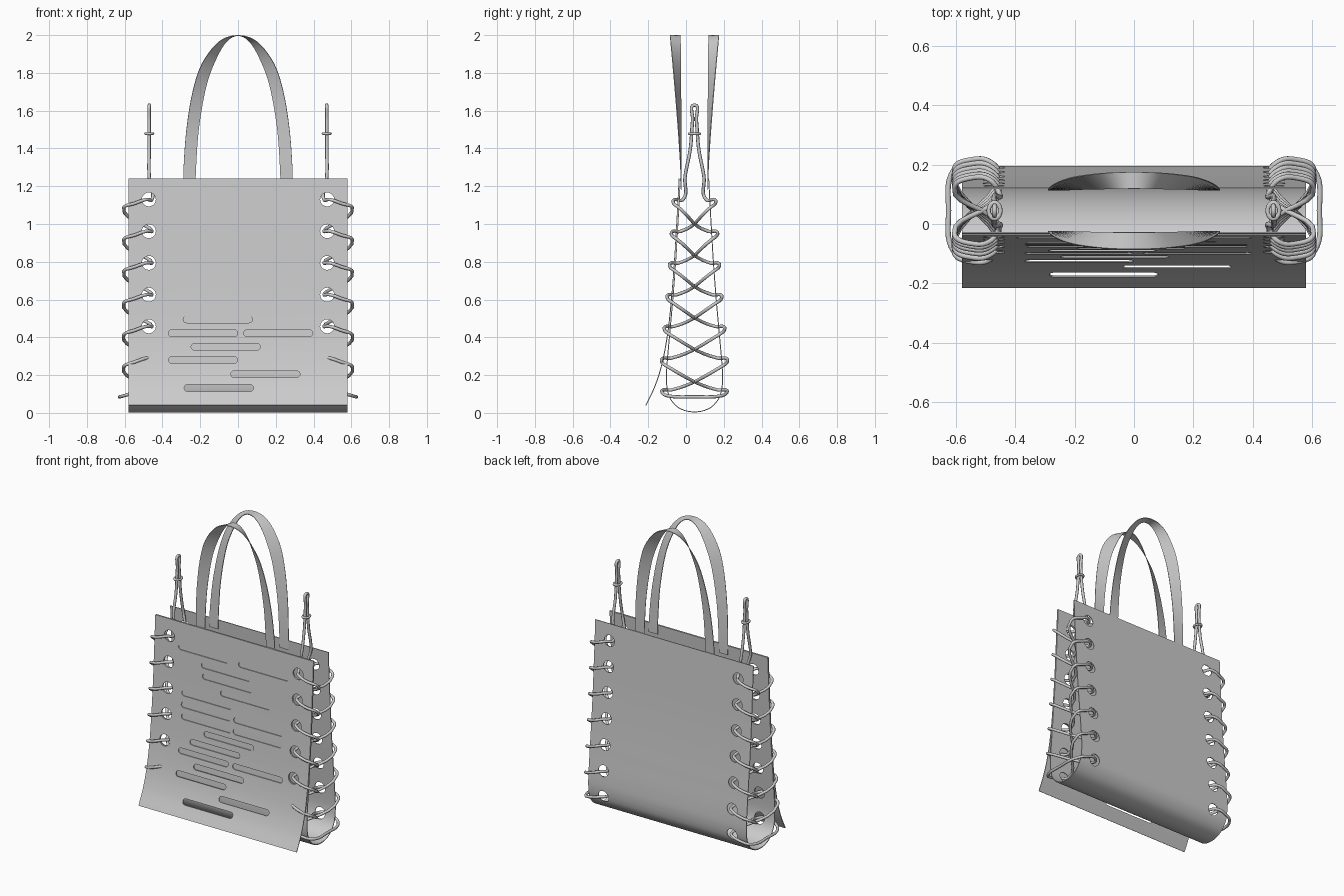
import bpy, bmesh, math
from mathutils import Vector, Matrix

if "Cube" in bpy.data.objects:
    bpy.data.objects.remove(bpy.data.objects["Cube"])

YC = 0.045                                   # middle of the bag, front to back
HOLE_Z = [1.13 - 0.168 * i for i in range(7)]
# half depth of the bag against height
HALF = [(0.075, 1.24), (0.088, 1.0), (0.100, 0.8), (0.115, 0.6), (0.133, 0.4), (0.146, 0.25),
        (0.148, 0.16), (0.135, 0.09), (0.100, 0.04), (0.055, 0.014), (0.0, 0.005)]


def smooth(pts, n=6):
    """Smooth path through the given points."""
    p = [Vector(q) for q in pts]
    p = [2 * p[0] - p[1]] + p + [2 * p[-1] - p[-2]]
    out = []
    for a, b, c, d in zip(p, p[1:], p[2:], p[3:]):
        for k in range(n):
            t = k / n
            out.append(0.5 * (2 * b + (c - a) * t + (2 * a - 5 * b + 4 * c - d) * t * t
                              + (3 * b - a - 3 * c + d) * t ** 3))
    return out + [p[-2]]


def half_depth(z):
    for (h0, z0), (h1, z1) in zip(HALF, HALF[1:]):
        if z0 >= z >= z1:
            return h0 + (h1 - h0) * (z0 - z) / (z0 - z1)
    return HALF[0][0]


def add(name, mesh):
    ob = bpy.data.objects.new(name, mesh)
    bpy.context.collection.objects.link(ob)
    return ob


def ribbon(name, left, right, thick=0.005):
    """Thin sheet spanning two edge paths."""
    n = len(left)
    me = bpy.data.meshes.new(name)
    me.from_pydata([tuple(v) for v in left + right], [],
                   [(i, i + 1, n + i + 1, n + i) for i in range(n - 1)])
    ob = add(name, me)
    m = ob.modifiers.new("thickness", 'SOLIDIFY')
    m.thickness, m.offset = thick, 0
    return ob


def slot_cutter(bm, x0, x1, z, r, seg=10):
    """Round-ended prism along y; a plain circle when x0 == x1."""
    ring = []
    for cx, a0 in ((x1, -math.pi / 2), (x0, math.pi / 2)):
        steps = seg if x0 == x1 else seg + 1
        for k in range(steps):
            a = a0 + math.pi * k / seg
            ring.append((cx + r * math.cos(a), z + r * math.sin(a)))
    lo = [bm.verts.new((x, -0.6, z)) for x, z in ring]
    hi = [bm.verts.new((x, 0.6, z)) for x, z in ring]
    bm.faces.new(lo)
    bm.faces.new(hi[::-1])
    for i in range(len(ring)):
        j = (i + 1) % len(ring)
        bm.faces.new((lo[j], lo[i], hi[i], hi[j]))


def finish(ob, cuts=()):
    """Cut the openings, bake the modifiers, shade smooth."""
    cutter = None
    if cuts:
        bm = bmesh.new()
        for c in cuts:
            slot_cutter(bm, *c)
        bmesh.ops.recalc_face_normals(bm, faces=bm.faces)
        me = bpy.data.meshes.new("cutter")
        bm.to_mesh(me)
        bm.free()
        cutter = add("cutter", me)
        cutter.hide_render = True
        b = ob.modifiers.new("openings", 'BOOLEAN')
        b.operation, b.solver, b.object = 'DIFFERENCE', 'EXACT', cutter
    dg = bpy.context.evaluated_depsgraph_get()
    me = bpy.data.meshes.new_from_object(ob.evaluated_get(dg))
    ob.modifiers.clear()
    ob.data = me
    if cutter:
        bpy.data.objects.remove(cutter)
    bpy.ops.object.select_all(action='DESELECT')
    ob.select_set(True)
    bpy.context.view_layer.objects.active = ob
    bpy.ops.object.shade_smooth_by_angle(angle=math.radians(35))


def sheet(name, profile):
    return ribbon(name, [(-0.58, p.x, p.y) for p in profile], [(0.58, p.x, p.y) for p in profile])


def holes(zs):
    return [(x, x, z, 0.037) for z in zs for x in (-0.472, 0.472)]


# body: one sheet folded into a U
front = [(YC - h, z) for h, z in HALF]
back = [(YC + h, z) for h, z in HALF[-2::-1]]
finish(sheet("bag_body", smooth(front + back)), holes(HOLE_Z))

# front flap, flaring at the bottom, with lace holes and staggered slots
flap = [(-0.036, 1.24), (-0.049, 1.0), (-0.061, 0.8), (-0.077, 0.6), (-0.097, 0.42),
        (-0.127, 0.26), (-0.165, 0.14), (-0.213, 0.04)]
SLOTS = [(-0.22, 1.08), (0.22, 1.08), (-0.05, 1.005), (-0.04, 0.935), (0.095, 0.86),
         (-0.185, 0.79), (-0.185, 0.715), (0.2, 0.715), (-0.18, 0.64), (0.2, 0.64),
         (-0.01, 0.57), (-0.107, 0.495), (-0.185, 0.422), (0.213, 0.422), (-0.065, 0.35),
         (-0.185, 0.28), (0.145, 0.205), (-0.102, 0.132)]
finish(sheet("front_flap", smooth(flap)),
       holes(HOLE_Z[:5]) + [(x - 0.165, x + 0.165, z, 0.018) for x, z in SLOTS])

# handles: ribbons that lie flat on the panels and turn level at the top
OUTER = [(0.29, 1.18), (0.288, 1.3), (0.273, 1.5), (0.24, 1.7), (0.19, 1.85), (0.1, 1.965), (0, 1.998)]
INNER = [(0.225, 1.18), (0.222, 1.3), (0.208, 1.5), (0.175, 1.7), (0.135, 1.83), (0.07, 1.955), (0, 1.998)]


def arch(pts, side, spread):
    path = smooth(pts + [(-x, z) for x, z in pts[-2::-1]], 5)
    return [(p.x, YC + side * (0.07 + spread * max(0, (p.y - 1.2) / 0.8) ** 1.3), p.y) for p in path]


for name, side in (("front_handle", -1), ("back_handle", 1)):
    finish(ribbon(name, arch(OUTER, side, 0.06), arch(INNER, side, 0.004), 0.004))


# laces: one closed cord per side, criss-crossing between the panels
def strand(side):
    pts = [(0.47, YC + side * 0.01, 1.55), (0.47, YC + side * 0.022, 1.40),
           (0.47, YC + side * 0.05, 1.25)]
    for z in HOLE_Z:
        h = half_depth(z)
        for x, d, dz in ((0.455, -0.02, 0.0), (0.485, 0.022, 0.0),
                         (0.545, 0.03, -0.02), (0.605, 0.0, -0.045)):
            if z == HOLE_Z[-1]:
                dz *= 0.7
            pts.append((x, YC + side * (h + d), z + dz))
        side = -side
    return pts


for name, sx in (("right_lace", 1), ("left_lace", -1)):
    pts = [(0.47, YC, 1.63)] + strand(-1) + [(0.625, YC, 0.085)] + strand(1)[::-1]
    cu = bpy.data.curves.new(name, 'CURVE')
    cu.dimensions = '3D'
    cu.bevel_depth, cu.bevel_resolution, cu.resolution_u = 0.009, 2, 7
    sp = cu.splines.new('BEZIER')
    sp.bezier_points.add(len(pts) - 1)
    sp.use_cyclic_u = True
    for bp, (x, y, z) in zip(sp.bezier_points, pts):
        bp.co = (sx * x, y, z)
        bp.handle_left_type = bp.handle_right_type = 'AUTO'
    add(name, cu)

    # small ring that gathers the lace loop
    bpy.ops.mesh.primitive_torus_add(location=(sx * 0.47, YC, 1.478), major_radius=0.02,
                                     minor_radius=0.007, major_segments=24, minor_segments=8)
    ring = bpy.context.object
    ring.name = name + "_ring"
    ring.scale.y = 1.3
    bpy.ops.object.shade_smooth_by_angle(angle=math.radians(60))
